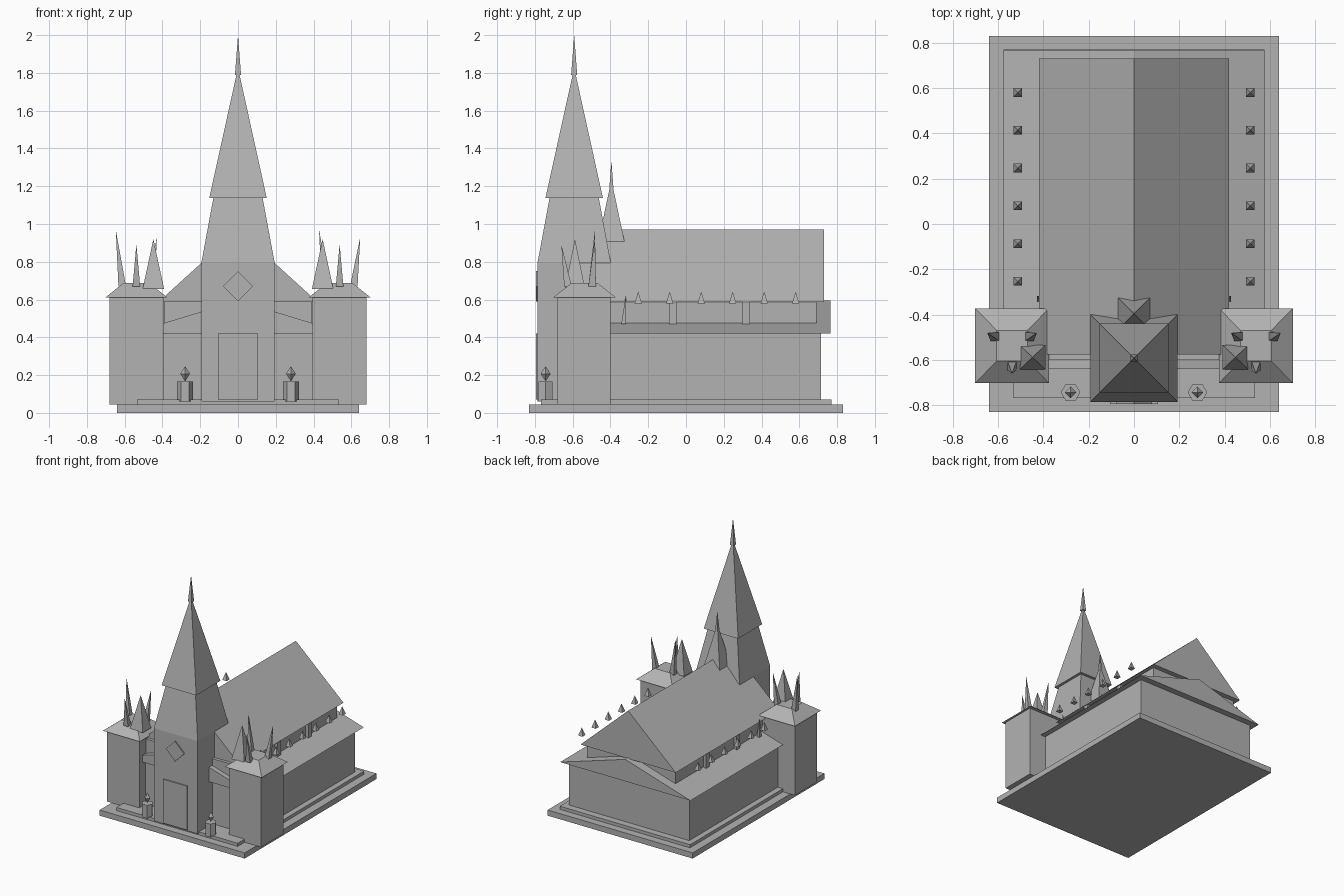
import bpy, bmesh, math
from mathutils import Vector

if "Cube" in bpy.data.objects:
    bpy.data.objects.remove(bpy.data.objects["Cube"])

stone = bpy.data.materials.new("grey_stone")
stone.diffuse_color = (0.45, 0.45, 0.45, 1)
stone.use_nodes = True
stone.node_tree.nodes["Principled BSDF"].inputs["Base Color"].default_value = stone.diffuse_color


def finish(name, bm):
    bmesh.ops.recalc_face_normals(bm, faces=bm.faces[:])
    me = bpy.data.meshes.new(name)
    bm.to_mesh(me)
    bm.free()
    me.materials.append(stone)
    ob = bpy.data.objects.new(name, me)
    bpy.context.collection.objects.link(ob)
    return ob


def block(name, x0, x1, y0, y1, z0, z1):
    bm = bmesh.new()
    bmesh.ops.create_cube(bm, size=1)
    lo, size = Vector((x0, y0, z0)), Vector((x1 - x0, y1 - y0, z1 - z0))
    for v in bm.verts:
        v.co = Vector([lo[i] + (v.co[i] + 0.5) * size[i] for i in range(3)])
    return finish(name, bm)


def taper(name, base, half, z1, top=(0, 0), shift=(0, 0)):
    """Four-sided tapered solid; a zero top makes a pyramid."""
    bm = bmesh.new()
    bmesh.ops.create_cube(bm, size=2)
    cx, cy, z0 = base
    for v in bm.verts:
        up = v.co.z > 0
        h = top if up else half
        d = shift if up else (0, 0)
        v.co = (cx + d[0] + v.co.x * h[0], cy + d[1] + v.co.y * h[1], z1 if up else z0)
    bmesh.ops.remove_doubles(bm, verts=bm.verts[:], dist=1e-5)
    return finish(name, bm)


def extrude_y(name, profile, y0, y1):
    """Extrude an x-z outline along y, closed at both ends."""
    bm = bmesh.new()
    front = [bm.verts.new((x, y0, z)) for x, z in profile]
    back = [bm.verts.new((x, y1, z)) for x, z in profile]
    bm.faces.new(front)
    bm.faces.new(back[::-1])
    for i in range(len(profile)):
        bm.faces.new((front[i - 1], front[i], back[i], back[i - 1]))
    return finish(name, bm)


def hull(name, points):
    """Small convex solid around a few points."""
    bm = bmesh.new()
    for p in points:
        bm.verts.new(p)
    bmesh.ops.convex_hull(bm, input=bm.verts[:])
    bmesh.ops.dissolve_limit(bm, angle_limit=0.01, verts=bm.verts[:], edges=bm.edges[:])
    return finish(name, bm)


def ring(x, y, z, r, n):
    return [(x + r * math.cos(i * math.tau / n), y + r * math.sin(i * math.tau / n), z) for i in range(n)]


# Ground plinth and steps
block("plinth", -0.64, 0.64, -0.83, 0.83, 0, 0.045)
block("upper_plinth", -0.575, 0.575, -0.66, 0.77, 0.04, 0.07)
block("front_step", -0.535, 0.535, -0.768, -0.60, 0.04, 0.07)

# Nave: walls, low roof, clerestory and steep roof
block("nave_walls", -0.53, 0.53, -0.60, 0.715, 0.06, 0.425)
extrude_y("lower_roof", [(-0.575, 0.42), (0.575, 0.42), (0, 0.595)], -0.64, 0.765)
block("clerestory", -0.39, 0.39, -0.60, 0.69, 0.43, 0.59)
extrude_y("upper_roof", [(-0.42, 0.588), (0.42, 0.588), (0, 0.97)], -0.575, 0.73)

# Central tower, spire and finial
TY = -0.592
block("tower_body", -0.193, 0.193, -0.785, -0.40, 0.06, 0.80)
taper("tower_taper", (0, TY, 0.80), (0.193, 0.193), 1.14, (0.13, 0.13))
taper("tower_spire", (0, TY, 1.138), (0.152, 0.152), 1.80, (0.006, 0.006))
taper("tower_finial", (0, TY, 1.79), (0.016, 0.016), 2.0)
block("front_door", -0.105, 0.105, -0.794, -0.78, 0.07, 0.42)
extrude_y("diamond_window", [(-0.08, 0.67), (0, 0.59), (0.08, 0.67), (0, 0.75)], -0.794, -0.78)

# Small spire on the ridge behind the tower
taper("ridge_spire", (0, -0.395, 0.82), (0.088, 0.088), 1.21, (0.005, 0.005))
taper("ridge_finial", (0, -0.395, 1.19), (0.011, 0.011), 1.335)

for side, s in (("left", -1), ("right", 1)):
    # Corner tower with low hipped cap
    cx = s * 0.538
    block(side + "_corner_tower", cx - 0.143, cx + 0.143, -0.68, -0.40, 0.045, 0.615)
    taper(side + "_corner_cap", (cx, -0.537, 0.612), (0.163, 0.165), 0.688, (0.068, 0.068))
    # Leaning spikes and inner pinnacle; heights repeat left to right, not mirrored
    taper(side + "_spike_west", (cx - 0.075, -0.497, 0.67), (0.02, 0.02), 0.97, (0, 0), (-0.034, 0.015))
    taper(side + "_spike_east", (cx + 0.075, -0.497, 0.67), (0.02, 0.02), 0.93, (0, 0), (0.034, 0.015))
    taper(side + "_spike_front", (cx, -0.625, 0.67), (0.02, 0.02), 0.893, (0, 0), (0, -0.035))
    taper(side + "_pinnacle", (s * 0.448, -0.588, 0.655), (0.057, 0.054), 0.92)

    # Lantern posts with octahedral lamps
    lx, ly = s * 0.28, -0.743
    hull(side + "_lantern_post", ring(lx, ly, 0.06, 0.043, 6) + ring(lx, ly, 0.165, 0.043, 6))
    hull(side + "_lamp", ring(lx, ly, 0.207, 0.026, 4) + [(lx, ly, 0.167), (lx, ly, 0.247)])

    # Row of small pyramids above the aisle
    for i in range(6):
        taper(f"{side}_aisle_pyramid_{i + 1}", (s * 0.513, -0.253 + i * 0.1667, 0.58),
              (0.019, 0.019), 0.642)
    # Clerestory piers and the slim spike near the corner tower
    for i, y in enumerate((-0.07, 0.317)):
        block(f"{side}_pier_{i + 1}", s * 0.40 - 0.013, s * 0.40 + 0.013, y - 0.021, y + 0.021, 0.46, 0.589)
    taper(side + "_slim_spike", (s * 0.415, -0.33, 0.47), (0.013, 0.013), 0.625, (0, 0), (s * 0.012, 0.012))
